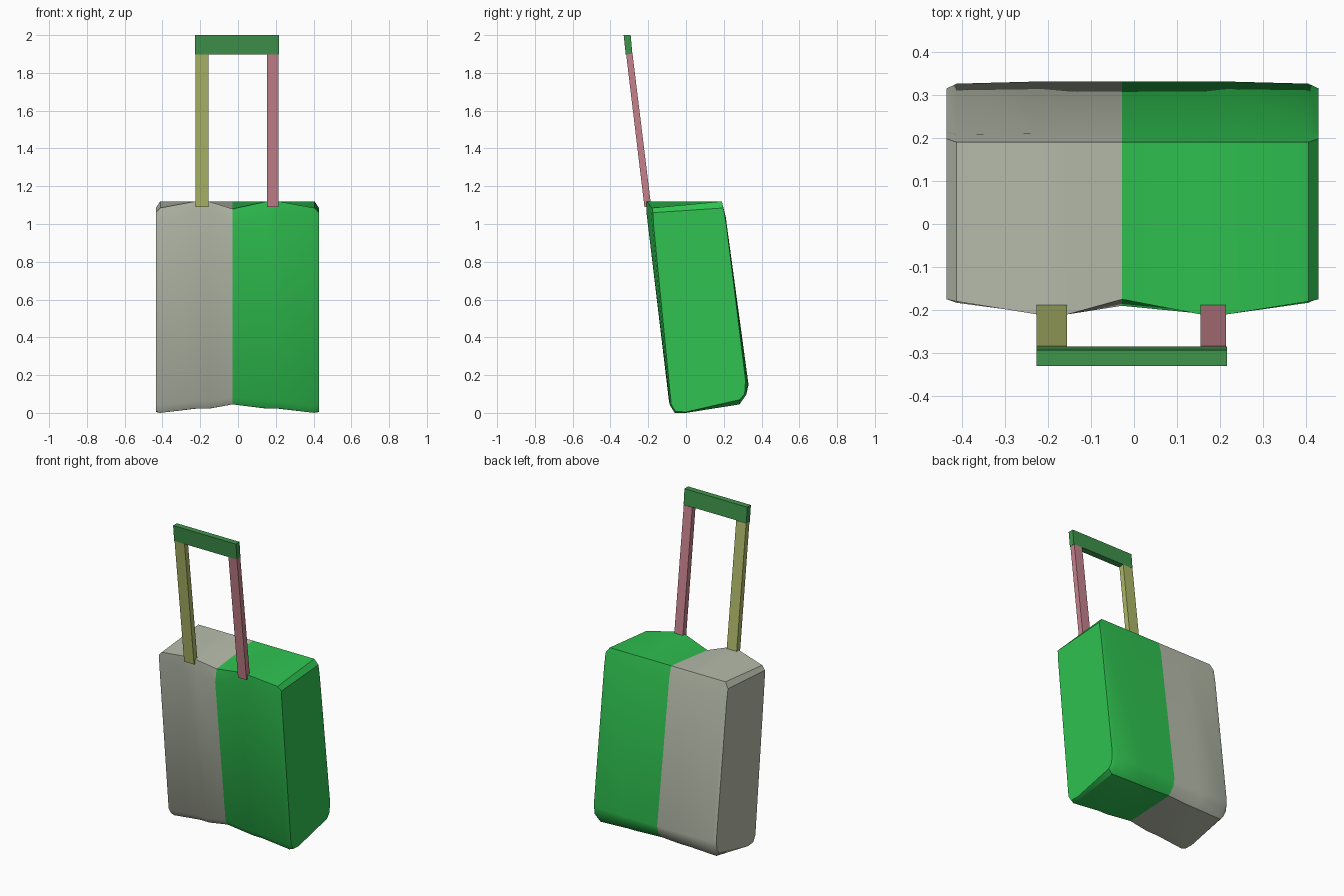
import bpy
import bmesh
import math

if "Cube" in bpy.data.objects:
    bpy.data.objects.remove(bpy.data.objects["Cube"], do_unlink=True)


def material(name, rgb):
    lin = [((c / 255 + 0.055) / 1.055) ** 2.4 for c in rgb] + [1.0]
    m = bpy.data.materials.new(name)
    m.use_nodes = True
    m.diffuse_color = lin
    bsdf = next(n for n in m.node_tree.nodes if n.type == 'BSDF_PRINCIPLED')
    bsdf.inputs["Base Color"].default_value = lin
    return m


grey = material("warm grey", (184, 189, 172))
green = material("bright green", (47, 194, 80))
olive = material("olive yellow", (174, 184, 104))
pink = material("dusty pink", (198, 130, 140))
dark_green = material("dark green", (63, 148, 75))


def finish(bm, name, mats):
    bmesh.ops.recalc_face_normals(bm, faces=bm.faces)
    mesh = bpy.data.meshes.new(name)
    bm.to_mesh(mesh)
    bm.free()
    obj = bpy.data.objects.new(name, mesh)
    bpy.context.collection.objects.link(obj)
    for m in mats:
        mesh.materials.append(m)
    return obj


# Side profiles (y, z): front bottom, underside, back, top, front top
END = [(-.078, .045), (-.055, .008), (0, .005), (.285, .07), (.31, .1),
       (.315, .17), (.213, 1.0), (.198, 1.085), (-.175, 1.06), (-.172, 1.0)]
EDGE = [(-.085, .04), (-.06, 0), (0, 0), (.283, .045), (.318, .095),
        (.326, .15), (.208, 1.04), (.19, 1.12), (-.18, 1.085), (-.183, 1.03)]
CREST = [(-.09, .06), (-.065, .023), (0, .022), (.28, .052), (.32, .1),
         (.331, .15), (.21, 1.04), (.19, 1.12), (-.21, 1.12), (-.208, 1.05)]
SEAM = [(-.086, .08), (-.066, .045), (0, .045), (.28, .06), (.32, .105),
        (.331, .15), (.21, 1.04), (.19, 1.12), (-.175, 1.08), (-.19, 1.0)]
SEAM_X = -0.028

# Case body lofted across its width, coloured either side of the seam
stations = [(-.435, END), (-.412, EDGE), (-.225, CREST), (-.155, CREST),
            (SEAM_X, SEAM), (.155, CREST), (.215, CREST), (.405, EDGE), (.429, END)]
bm = bmesh.new()
rings = [[bm.verts.new((x, y, z)) for y, z in prof] for x, prof in stations]
for a, b in zip(rings, rings[1:]):
    for i in range(len(a)):
        j = (i + 1) % len(a)
        bm.faces.new((a[i], a[j], b[j], b[i]))
bm.faces.new(rings[0])
bm.faces.new(rings[-1])
for f in bm.faces:
    f.material_index = int(f.calc_center_median().x > SEAM_X)
body = finish(bm, "case_body", [grey, green])
bpy.context.view_layer.objects.active = body
body.select_set(True)
bpy.ops.object.shade_smooth_by_angle(angle=math.radians(32))
body.select_set(False)


def bar(name, x0, x1, section, mat):
    """Flat-sided bar with a four-point side section."""
    bm = bmesh.new()
    ends = [[bm.verts.new((x, y, z)) for y, z in section] for x in (x0, x1)]
    for ring in ends:
        bm.faces.new(ring)
    for i in range(4):
        j = (i + 1) % 4
        bm.faces.new((ends[0][i], ends[0][j], ends[1][j], ends[1][i]))
    return finish(bm, name, [mat])


# Telescopic poles leaning forward, and the grip across them
pole = [(-.22, 1.09), (-.184, 1.09), (-.283, 1.9), (-.317, 1.9)]
bar("right_pole", -.226, -.156, pole, olive)
bar("left_pole", .154, .214, pole, pink)
bar("grip", -.227, .216,
    [(-.319, 1.897), (-.284, 1.901), (-.293, 2.0), (-.33, 2.0)], dark_green)
